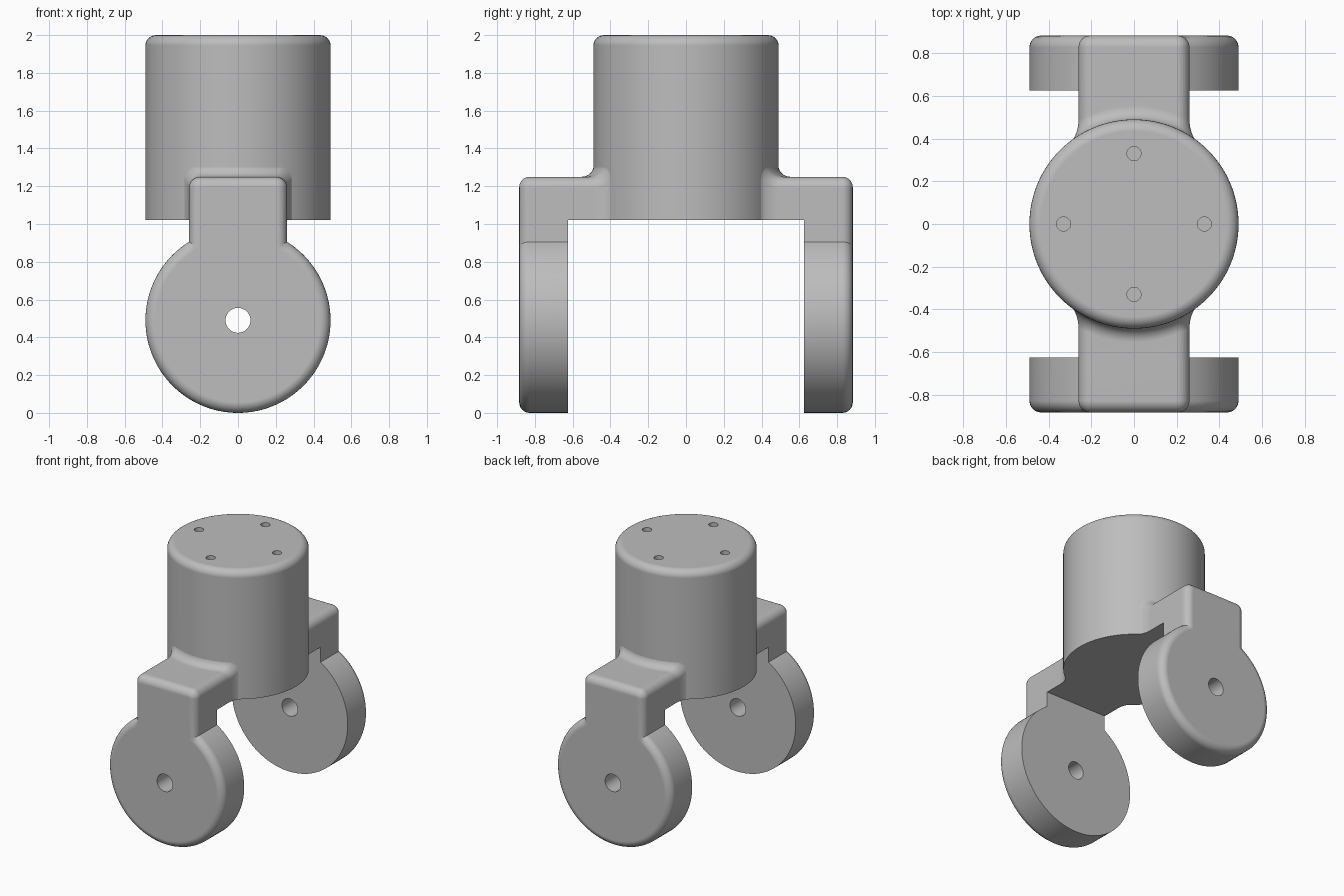
import bpy, bmesh, math
from mathutils import Matrix, Vector

cube = bpy.data.objects.get("Cube")
if cube:
    bpy.data.objects.remove(cube, do_unlink=True)

# Main sizes
R = 0.49          # radius of the barrel and of the discs
W = 0.26          # half width of the arms
BASE, ARM_TOP, TOP = 1.02, 1.25, 2.0
INNER, OUTER = 0.625, 0.883
HUB_Z = 0.49
EDGE = 0.055      # rounding of the edges
CORNER = 0.06
FILLET = 0.065

grey = bpy.data.materials.new("matte grey")
grey.use_nodes = True
grey.diffuse_color = (0.51, 0.51, 0.51, 1)
grey.node_tree.nodes["Principled BSDF"].inputs["Base Color"].default_value = grey.diffuse_color


def make(name, bm):
    bmesh.ops.recalc_face_normals(bm, faces=bm.faces)
    mesh = bpy.data.meshes.new(name)
    bm.to_mesh(mesh)
    bm.free()
    obj = bpy.data.objects.new(name, mesh)
    bpy.context.collection.objects.link(obj)
    mesh.materials.append(grey)
    return obj


def activate(obj):
    bpy.ops.object.select_all(action='DESELECT')
    obj.select_set(True)
    bpy.context.view_layer.objects.active = obj


def cylinder(radius, depth, matrix, segments):
    bm = bmesh.new()
    bmesh.ops.create_cone(bm, cap_ends=True, segments=segments, radius1=radius,
                          radius2=radius, depth=depth, matrix=matrix)
    return bm


def round_edges(bm, edges):
    bmesh.ops.bevel(bm, geom=edges, offset=EDGE, segments=6, profile=0.5,
                    affect='EDGES', clamp_overlap=False)


def drill(obj, cutter):
    mod = obj.modifiers.new("hole", 'BOOLEAN')
    mod.operation = 'DIFFERENCE'
    mod.solver = 'EXACT'
    mod.object = cutter
    activate(obj)
    bpy.ops.object.modifier_apply(modifier=mod.name)
    bpy.data.objects.remove(cutter, do_unlink=True)


def finish(obj):
    activate(obj)
    bpy.ops.object.shade_smooth_by_angle(angle=math.radians(30))
    mod = obj.modifiers.new("even shading", 'WEIGHTED_NORMAL')
    mod.keep_sharp = True


def arc(cx, cz, radius, start, end, steps):
    angles = [start + (end - start) * i / steps for i in range(steps + 1)]
    return [(cx + radius * math.cos(a), cz + radius * math.sin(a)) for a in angles]


# Barrel with a rounded top and four blind holes
bm = cylinder(R, TOP - BASE, Matrix.Translation((0, 0, (TOP + BASE) / 2)), 128)
round_edges(bm, [e for e in bm.edges if all(v.co.z > TOP - 0.01 for v in e.verts)])
barrel = make("barrel", bm)
for i in range(4):
    a = i * math.pi / 2
    spot = Matrix.Translation((0.33 * math.cos(a), 0.33 * math.sin(a), TOP))
    drill(barrel, make("screw_hole_cutter", cylinder(0.033, 0.2, spot, 32)))
finish(barrel)


def fork_plate(name, side):
    # Disc and neck share one outline, rounded on the outer face only
    tilt = math.acos(W / R)
    outline = arc(0, HUB_Z, R, math.pi - tilt, 2 * math.pi + tilt, 96)
    outline += arc(W - CORNER, ARM_TOP - CORNER, CORNER, 0, math.pi / 2, 8)
    outline += arc(CORNER - W, ARM_TOP - CORNER, CORNER, math.pi / 2, math.pi, 8)
    bm = bmesh.new()
    face = bm.faces.new([bm.verts.new((x, side * INNER, z)) for x, z in outline])
    grown = bmesh.ops.extrude_face_region(bm, geom=[face], use_keep_orig=True)["geom"]
    moved = [v for v in grown if isinstance(v, bmesh.types.BMVert)]
    bmesh.ops.translate(bm, verts=moved, vec=(0, side * (OUTER - INNER), 0))
    rim = [e for e in bm.edges if all(abs(v.co.y) > OUTER - 0.01 for v in e.verts)]
    round_edges(bm, rim)
    plate = make(name, bm)
    spot = Matrix.Translation((0, side * (INNER + OUTER) / 2, HUB_Z))
    spot = spot @ Matrix.Rotation(math.pi / 2, 4, 'X')
    drill(plate, make("axle_hole_cutter", cylinder(0.066, 1, spot, 48)))
    finish(plate)


def arm(name, side):
    # Section points with the direction in which the fillet spreads them
    def section(grow):
        rise, spread = FILLET * grow, 0.5 * FILLET * grow
        w, top = W + spread, ARM_TOP + rise
        right = [(w, BASE)] + arc(w - CORNER, top - CORNER, CORNER, 0, math.pi / 2, 8)
        flat = [((w - CORNER) * (1 - i / 8), top) for i in range(1, 8)]
        half = right + flat
        return half + [(0, top)] + [(-x, z) for x, z in reversed(half)]

    bm = bmesh.new()
    rings = [[bm.verts.new((x, side * INNER, z)) for x, z in section(0)]]
    for i in range(9):
        t = i / 8 * math.pi / 2
        reach = R + FILLET * (1 - math.sin(t)) - 0.002
        rings.append([bm.verts.new((x, side * math.sqrt(reach ** 2 - x ** 2), z))
                      for x, z in section(1 - math.cos(t))])
    for a, b in zip(rings, rings[1:]):
        for i in range(len(a)):
            j = (i + 1) % len(a)
            bm.faces.new((a[i], a[j], b[j], b[i]))
    obj = make(name, bm)
    # The tube is open at both ends, so fix its direction by the top face
    top_face = max(obj.data.polygons, key=lambda p: p.center.z + abs(p.normal.z))
    if top_face.normal.z < 0:
        obj.data.flip_normals()
    finish(obj)


for label, side in (("front", -1), ("back", 1)):
    fork_plate(label + "_fork_plate", side)
    arm(label + "_arm", side)
